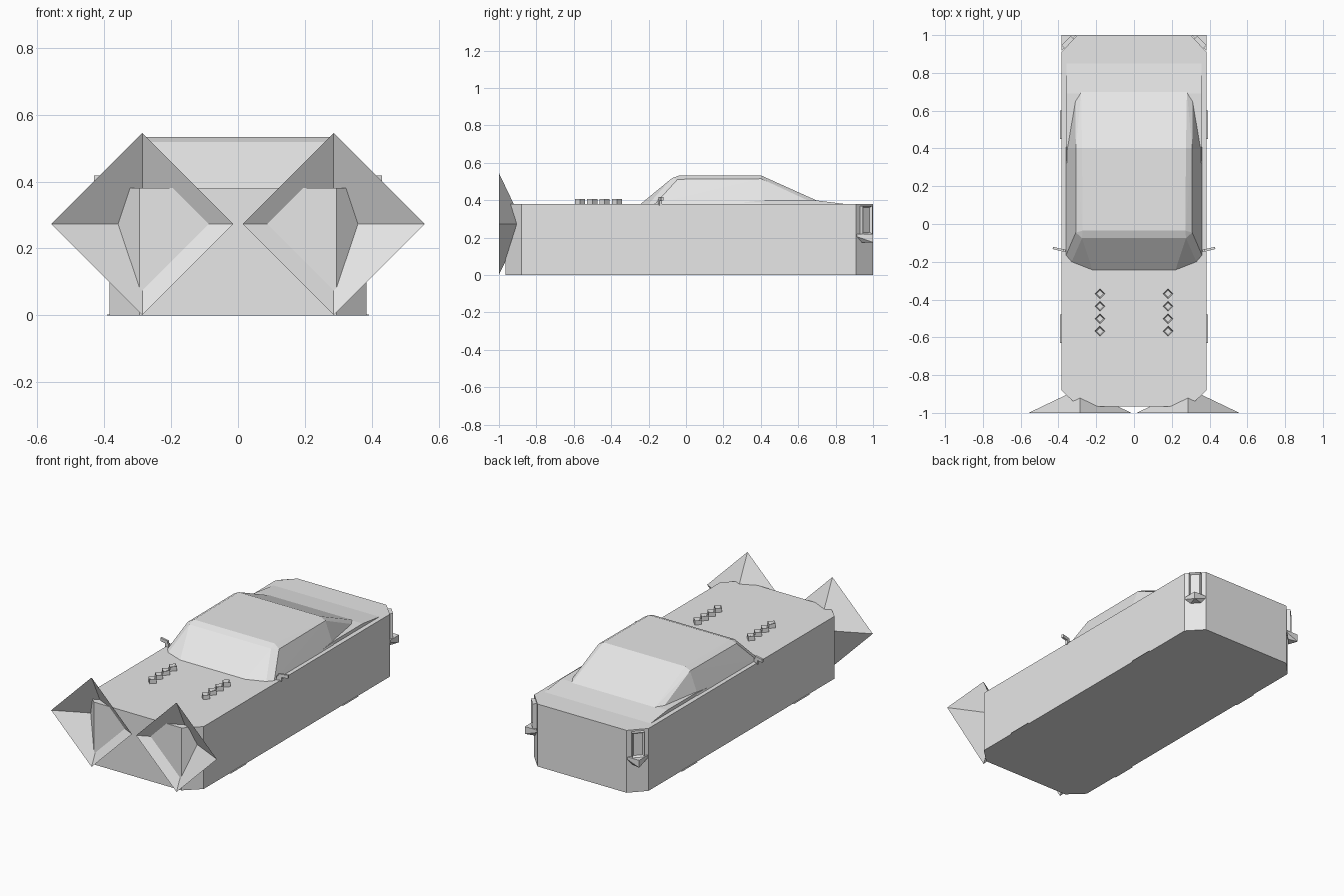
import bpy, bmesh, math
from mathutils import Matrix, Vector

if "Cube" in bpy.data.objects:
    bpy.data.objects.remove(bpy.data.objects["Cube"])

grey = bpy.data.materials.new("plain grey")
grey.diffuse_color = (0.8, 0.8, 0.8, 1)
grey.use_nodes = True
grey.node_tree.nodes["Principled BSDF"].inputs["Base Color"].default_value = grey.diffuse_color


def finish(bm, name):
    bmesh.ops.recalc_face_normals(bm, faces=bm.faces)
    me = bpy.data.meshes.new(name)
    bm.to_mesh(me)
    bm.free()
    me.materials.append(grey)
    ob = bpy.data.objects.new(name, me)
    bpy.context.collection.objects.link(ob)
    return ob


def hull(name, pts):
    bm = bmesh.new()
    for p in pts:
        bm.verts.new(p)
    r = bmesh.ops.convex_hull(bm, input=bm.verts)
    junk = {g for g in r["geom_interior"] + r["geom_unused"] if isinstance(g, bmesh.types.BMVert)}
    bmesh.ops.delete(bm, geom=list(junk), context='VERTS')
    bmesh.ops.dissolve_limit(bm, angle_limit=0.01, verts=bm.verts, edges=bm.edges)
    return finish(bm, name)


def both(pts):
    return [(s * x, y, z) for x, y, z in pts for s in (-1, 1)]


def box(name, size, loc, turn=0):
    bm = bmesh.new()
    m = Matrix.Translation(loc) @ Matrix.Rotation(turn, 4, 'Z') @ Matrix.Diagonal((*size, 1))
    bmesh.ops.create_cube(bm, size=1, matrix=m)
    return finish(bm, name)


# body: a slab with clipped corners
plan = [(0.295, -0.965), (0.385, -0.88), (0.385, 0.91), (0.30, 1.0)]
hull("body", both([(x, y, z) for x, y in plan for z in (0, 0.38)]))

# cabin with faceted windscreen, roof and sloping rear window
hull("cabin", both([
    (0.22, -0.243, 0.38), (0.33, -0.20, 0.38), (0.36, -0.165, 0.38),
    (0.36, 0.40, 0.38), (0.31, 0.66, 0.395), (0.28, 0.70, 0.398),
    (0.275, -0.075, 0.518), (0.308, -0.045, 0.512), (0.308, 0.40, 0.515),
    (0.272, -0.035, 0.533), (0.275, 0.40, 0.533)]))

# raised rear deck
hull("rear_deck", both([(0.357, y, z) for y, z in
                        [(0.22, 0.38), (0.42, 0.40), (0.69, 0.40), (0.85, 0.38)]]))

# wheel strips barely showing under the sills
for name, y in (("front_wheel_strip", -0.555), ("rear_wheel_strip", 0.525)):
    box(name, (0.784, 0.15, 0.003), (0, y, 0.0015))

for side, s in (("left", -1), ("right", 1)):
    # headlight: open four-sided cone
    bm = bmesh.new()
    rim = [bm.verts.new((s * 0.286 + 0.272 * math.cos(a), -1.0, 0.273 + 0.272 * math.sin(a)))
           for a in (i * math.pi / 2 for i in range(4))]
    tip = bm.verts.new((s * 0.286, -0.87, 0.273))
    for i in range(4):
        bm.faces.new((rim[i], rim[(i + 1) % 4], tip))
    finish(bm, side + "_headlight")

    # bonnet intakes: four small diamond cups
    for i in range(4):
        bm = bmesh.new()
        bmesh.ops.create_cone(bm, cap_ends=True, segments=4, radius1=0.027, radius2=0.027, depth=0.03,
                              matrix=Matrix.Translation((s * 0.18, -0.567 + 0.066 * i, 0.392)))
        top = max(bm.faces, key=lambda f: f.calc_center_median().z)
        bmesh.ops.inset_region(bm, faces=[top], thickness=0.008)
        for v in top.verts:
            v.co.z -= 0.015
        finish(bm, side + "_bonnet_intake")

    # door mirror on a short stem
    box(side + "_mirror", (0.06, 0.012, 0.02), (s * 0.40, -0.134, 0.408), s * 0.25)
    box(side + "_mirror_stem", (0.03, 0.012, 0.03), (s * 0.377, -0.139, 0.388), s * 0.25)

    # tail light: recessed frame across the clipped corner
    bm = bmesh.new()
    n = Vector((s * 0.72, 0.69, 0))
    m = (Matrix.Translation((s * 0.3425, 0.955, 0.295)) @ Matrix.Rotation(-s * 0.81, 4, 'Z')
         @ Matrix.Diagonal((0.07, 0.046, 0.15, 1)))
    bmesh.ops.create_cube(bm, size=1, matrix=m)
    bmesh.ops.recalc_face_normals(bm, faces=bm.faces)
    lens = max(bm.faces, key=lambda f: f.normal.dot(n))
    bmesh.ops.inset_region(bm, faces=[lens], thickness=0.012)
    for v in lens.verts:
        v.co -= n * 0.012
    finish(bm, side + "_tail_light")

    # wedge lip beneath the tail light
    tri = [(0.385, 0.915), (0.385, 1.0), (0.305, 1.0)]
    low = [(0.365, 0.94), (0.385, 1.0), (0.325, 0.985)]
    hull(side + "_tail_lip",
         [(s * x, y, 0.22) for x, y in tri] + [(s * x, y, 0.205) for x, y in tri]
         + [(s * x, y, 0.175) for x, y in low])
